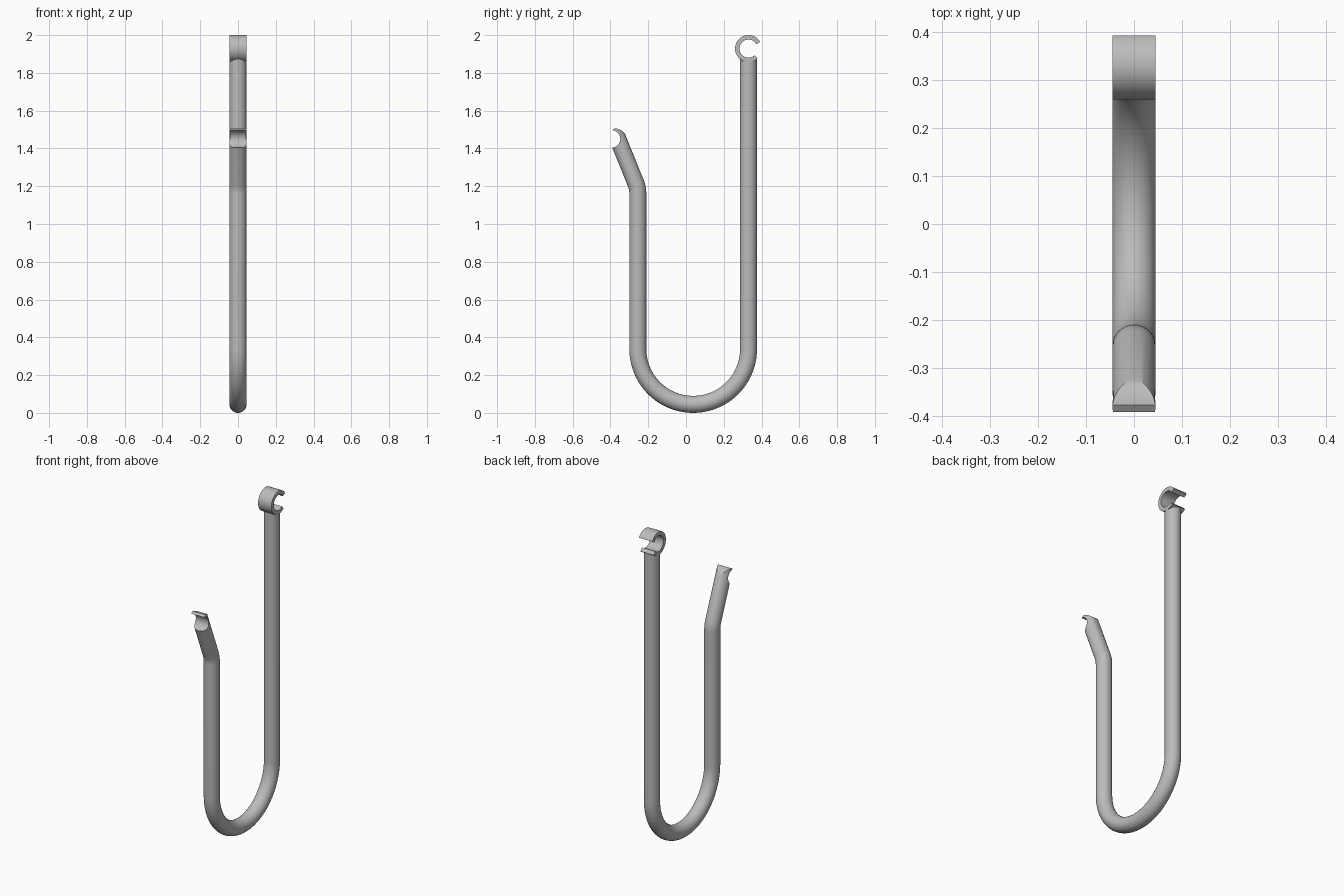
import bpy, bmesh, math
from math import sin, cos, pi, radians

if "Cube" in bpy.data.objects:
    bpy.data.objects.remove(bpy.data.objects["Cube"], do_unlink=True)

grey = bpy.data.materials.new("grey metal")
grey.use_nodes = True
grey.diffuse_color = (0.5, 0.5, 0.5, 1)
grey.node_tree.nodes["Principled BSDF"].inputs["Base Color"].default_value = (0.5, 0.5, 0.5, 1)

ROD = 0.045      # rod radius
BACK_Y = 0.331   # axis of the long leg
FRONT_Y = -0.255 # axis of the short leg


def make_object(name, bm):
    bmesh.ops.recalc_face_normals(bm, faces=bm.faces)
    mesh = bpy.data.meshes.new(name)
    bm.to_mesh(mesh)
    bm.free()
    obj = bpy.data.objects.new(name, mesh)
    bpy.context.collection.objects.link(obj)
    mesh.materials.append(grey)
    return obj


def arc(cy, cz, r, start, end, steps):
    angles = [radians(start + (end - start) * i / steps) for i in range(steps + 1)]
    return [(cy + r * cos(a), cz + r * sin(a)) for a in angles]


def sweep(name, path, radius, sides=40):
    """Round tube along a path in the YZ plane, with capped ends."""
    bm = bmesh.new()
    rings = []
    for i, (y, z) in enumerate(path):
        (y0, z0), (y1, z1) = path[max(i - 1, 0)], path[min(i + 1, len(path) - 1)]
        length = math.hypot(y1 - y0, z1 - z0)
        ny, nz = (z1 - z0) / length, (y0 - y1) / length
        if i == 0:
            ny, nz = -1, 0
        rings.append([bm.verts.new((radius * cos(t), y + ny * radius * sin(t), z + nz * radius * sin(t)))
                      for t in (2 * pi * k / sides for k in range(sides))])
    for a, b in zip(rings, rings[1:]):
        for k in range(sides):
            n = (k + 1) % sides
            bm.faces.new((a[k], a[n], b[n], b[k]))
    bm.faces.new(rings[0])
    bm.faces.new(rings[-1])
    return make_object(name, bm)


def prism(name, outline, half_width):
    """YZ outline extruded along X."""
    bm = bmesh.new()
    face = bm.faces.new([bm.verts.new((-half_width, y, z)) for y, z in outline])
    new = bmesh.ops.extrude_face_region(bm, geom=[face])["geom"]
    bmesh.ops.translate(bm, vec=(2 * half_width, 0, 0),
                        verts=[v for v in new if isinstance(v, bmesh.types.BMVert)])
    return make_object(name, bm)


def smooth(obj):
    bpy.ops.object.select_all(action="DESELECT")
    obj.select_set(True)
    bpy.context.view_layer.objects.active = obj
    bpy.ops.object.shade_smooth_by_angle(angle=radians(30))


# Bent rod: long back leg, round bottom, short front leg leaning forward
bend = (BACK_Y - FRONT_Y) / 2
lean, lean_radius = 22, 0.15
path = [(BACK_Y, 1.873)]
path += arc(BACK_Y - bend, ROD + bend, bend, 0, -180, 40)
path += arc(FRONT_Y - lean_radius, 1.16, lean_radius, 0, lean, 8)
y, z = path[-1]
path.append((y - 0.4 * sin(radians(lean)), z + 0.4 * cos(radians(lean))))
rod = sweep("bent_rod", path, ROD)

# Cutter shaping the tip: rounded top outside, scooped notch at the front
outline = arc(-0.38, 1.435, 0.0714, 18, 88, 14)
outline += arc(-0.395, 1.45, 0.047, 86, -79, 24)
outline += [(-0.6, 1.403), (-0.6, 1.8), (-0.2, 1.8), (-0.2, 1.457)]
cutter = prism("tip_cutter", outline, 0.2)
cutter.hide_render = True

cut = rod.modifiers.new("tip cut", "BOOLEAN")
cut.operation = "DIFFERENCE"
cut.solver = "EXACT"
cut.object = cutter
bpy.context.view_layer.objects.active = rod
rod.select_set(True)
bpy.ops.object.modifier_apply(modifier=cut.name)
bpy.data.objects.remove(cutter, do_unlink=True)
smooth(rod)

# Open ring on top of the long leg
ring_z = 1.9286
outline = arc(BACK_Y, ring_z, 0.0714, 30, 312, 56) + arc(BACK_Y, ring_z, 0.0476, 312, 30, 56)
smooth(prism("open_ring", outline, ROD))
